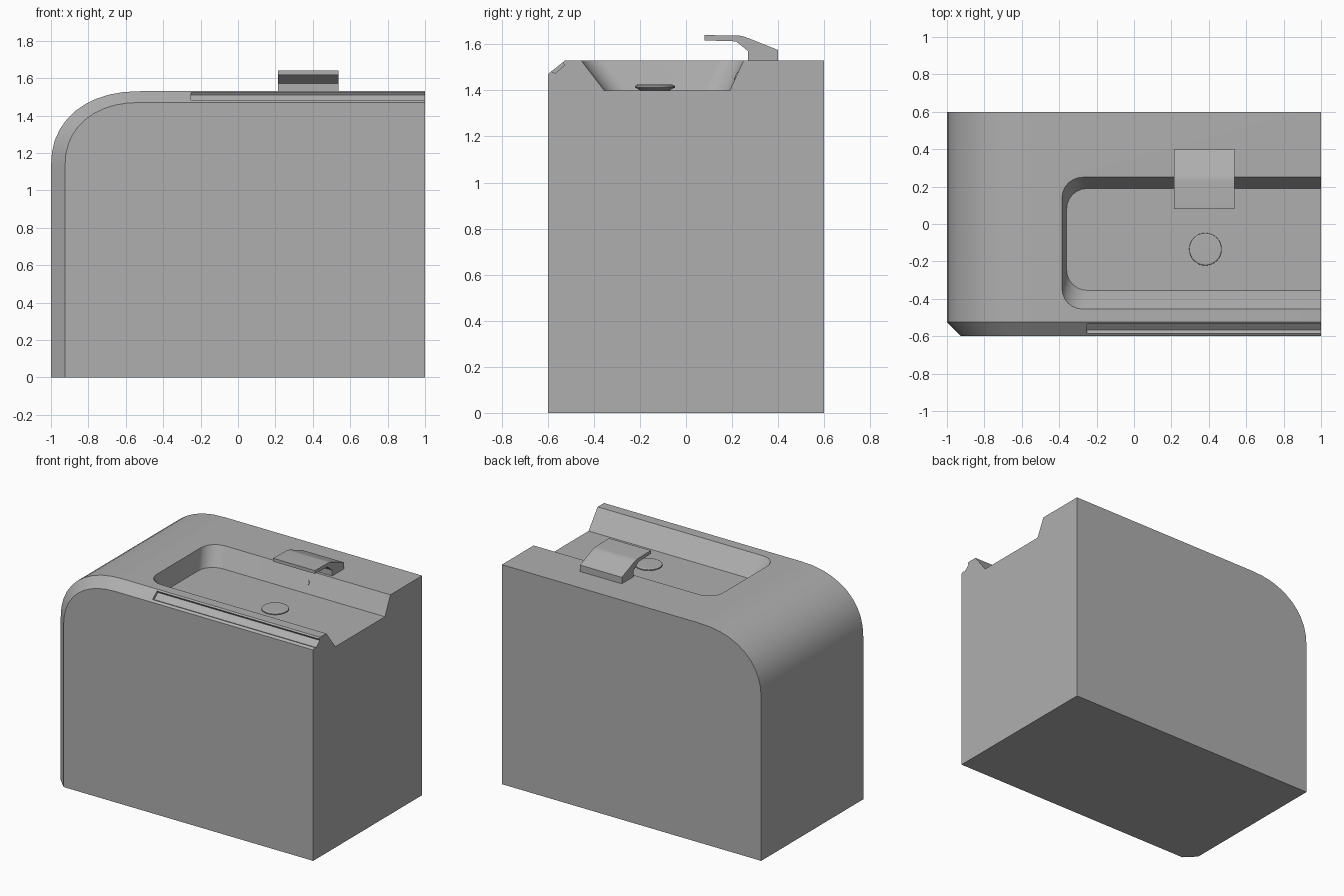
import bpy, bmesh
from math import sin, cos, pi, radians
from mathutils import Matrix

if "Cube" in bpy.data.objects:
    bpy.data.objects.remove(bpy.data.objects["Cube"])

# One mid-grey finish for every part
grey = bpy.data.materials.new("grey_finish")
grey.diffuse_color = (0.43, 0.43, 0.43, 1)
grey.use_nodes = True
grey.node_tree.nodes["Principled BSDF"].inputs["Base Color"].default_value = grey.diffuse_color


def make(name, bm):
    bmesh.ops.recalc_face_normals(bm, faces=bm.faces)
    me = bpy.data.meshes.new(name)
    bm.to_mesh(me)
    bm.free()
    me.materials.append(grey)
    ob = bpy.data.objects.new(name, me)
    bpy.context.collection.objects.link(ob)
    return ob


def loft(name, loops):
    """Join equal-length point loops into a capped solid."""
    bm = bmesh.new()
    rings = [[bm.verts.new(p) for p in loop] for loop in loops]
    n = len(rings[0])
    for a, b in zip(rings, rings[1:]):
        for i in range(n):
            j = (i + 1) % n
            bm.faces.new((a[i], a[j], b[j], b[i]))
    bm.faces.new(rings[0])
    bm.faces.new(rings[-1])
    return make(name, bm)


def extrude_x(name, profile, x0, x1):
    return loft(name, [[(x, y, z) for y, z in profile] for x in (x0, x1)])


def select(ob):
    bpy.ops.object.select_all(action='DESELECT')
    ob.select_set(True)
    bpy.context.view_layer.objects.active = ob


def smooth(ob, angle=30):
    select(ob)
    bpy.ops.object.shade_smooth_by_angle(angle=radians(angle))
    mod = ob.modifiers.new("normals", 'WEIGHTED_NORMAL')
    mod.keep_sharp = True


def cut(ob, cutter):
    mod = ob.modifiers.new("cut", 'BOOLEAN')
    mod.operation, mod.solver, mod.object = 'DIFFERENCE', 'EXACT', cutter
    select(ob)
    bpy.ops.object.modifier_apply(modifier=mod.name)
    bpy.data.objects.remove(cutter)


# Body: outline with one full, rounded top corner, inset at the front for the chamfer
def outline(y, left, top, segs=10, k=0.9):
    arc = [(-0.52 + (left + 0.52) * max(cos(a), 0) ** k, y, 1.13 + (top - 1.13) * sin(a) ** k)
           for a in (i * pi / 2 / segs for i in range(segs + 1))]
    return [(1, y, 0), (left, y, 0)] + arc + [(1, y, top)]


body = loft("body", [outline(-0.6, -0.925, 1.47),
                     outline(-0.525, -1, 1.53),
                     outline(0.6, -1, 1.53)])


# Recess in the top: sloped walls, rounded left corners, open on the right
def recess_loop(t, r=0.11, segs=6):
    x0, y0, y1 = -0.36 - 0.025 * t, -0.355 - 0.1 * t, 0.19 + 0.06 * t
    z = 1.40 + 0.13 * t
    pts = [(1.2, y0, z)]
    for cy, start in ((y0 + r, 1.5 * pi), (y1 - r, pi)):
        for i in range(segs + 1):
            a = start - i * pi / 2 / segs
            pts.append((x0 + r + r * cos(a), cy + r * sin(a), z))
    return pts + [(1.2, y1, z)]


cut(body, loft("recess_cutter", [recess_loop(0), recess_loop(1.5)]))

# Shallow groove along the front chamfer
groove = [(-0.585, 1.482), (-0.567, 1.475), (-0.527, 1.509),
          (-0.535, 1.522), (-0.56, 1.55), (-0.613, 1.51)]
cut(body, extrude_x("groove_cutter", groove, -0.25, 1.1))
smooth(body)

# Spout: bent bracket on the rear rim
spout = extrude_x("spout", [(0.4, 1.53), (0.4, 1.575), (0.27, 1.627), (0.25, 1.634),
                            (0.23, 1.638), (0.08, 1.64), (0.08, 1.617),
                            (0.217, 1.613), (0.27, 1.57), (0.27, 1.53)], 0.215, 0.537)
smooth(spout, 25)

# Drain plug on the recess floor
plug = loft("drain_plug", [[(0.382 + r * cos(a), -0.135 + r * sin(a), z)
                            for a in (i * 2 * pi / 32 for i in range(32))]
                           for r, z in ((0.06, 1.398), (0.087, 1.413),
                                        (0.086, 1.419), (0.076, 1.425))])
smooth(plug, 40)

# Small overflow disc on the sloped rear wall
bm = bmesh.new()
bmesh.ops.create_cone(bm, cap_ends=True, segments=16, radius1=0.018, radius2=0.018, depth=0.008,
                      matrix=Matrix.Translation((0.38, 0.219, 1.463)) @ Matrix.Rotation(radians(65), 4, 'X'))
smooth(make("overflow_disc", bm))
